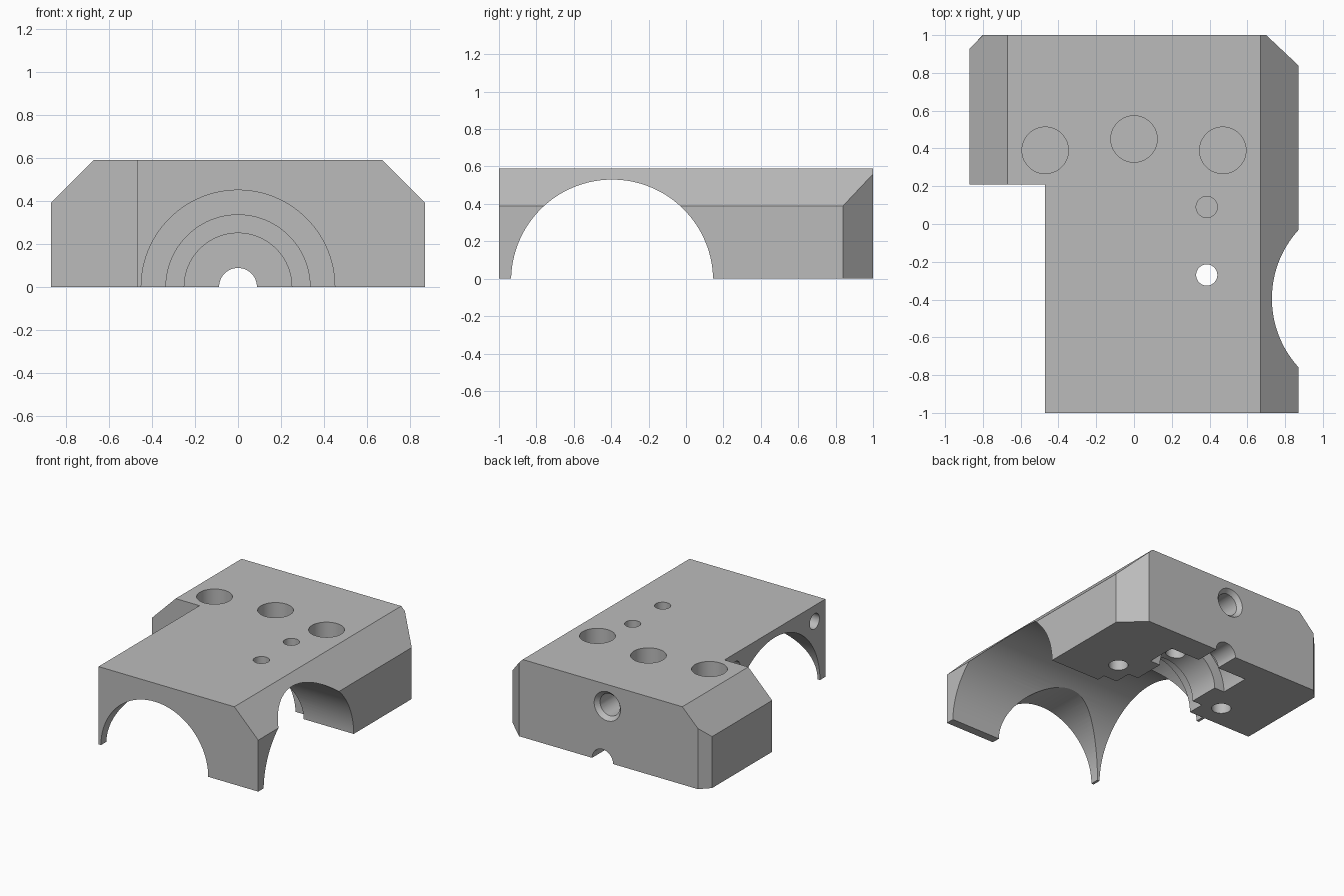
import bpy, bmesh
from math import pi
from mathutils import Vector, Matrix

cube = bpy.data.objects.get("Cube")
if cube:
    bpy.data.objects.remove(cube, do_unlink=True)

metal = bpy.data.materials.new("machined_grey")
metal.use_nodes = True
GREY = (0.5, 0.5, 0.5, 1)
metal.diffuse_color = GREY
metal.node_tree.nodes["Principled BSDF"].inputs["Base Color"].default_value = GREY


def new_object(name, bm):
    mesh = bpy.data.meshes.new(name)
    bmesh.ops.recalc_face_normals(bm, faces=bm.faces)
    bm.to_mesh(mesh)
    bm.free()
    ob = bpy.data.objects.new(name, mesh)
    bpy.context.collection.objects.link(ob)
    mesh.materials.append(metal)
    return ob


def box(lo, hi):
    bm = bmesh.new()
    lo, hi = Vector(lo), Vector(hi)
    bmesh.ops.create_cube(bm, size=1)
    bmesh.ops.scale(bm, vec=hi - lo, verts=bm.verts)
    bmesh.ops.translate(bm, vec=(lo + hi) / 2, verts=bm.verts)
    return bm


cutters = []


def drill(name, start, end, r, r_end=None, sides=64):
    """Round cutter running from start to end, optionally tapered."""
    a, b = Vector(start), Vector(end)
    turn = (b - a).to_track_quat('Z', 'Y').to_matrix().to_4x4()
    bm = bmesh.new()
    bmesh.ops.create_cone(bm, cap_ends=True, segments=sides, radius1=r,
                          radius2=r if r_end is None else r_end, depth=(b - a).length,
                          matrix=Matrix.Translation((a + b) / 2) @ turn)
    cutters.append(new_object(name, bm))


# Block with bevelled top edges and clipped back corners
W, H = 0.87, 0.59
bm = box((-W, -1, 0), (W, 1, H))
planes = [((0.67, 0, H), (1, 0, 1)), ((-0.67, 0, H), (-1, 0, 1)),
          ((0.70, 1, 0), (0.16, 0.17, 0)), ((-0.80, 1, 0), (-1, 1, 0))]
for point, normal in planes:
    cut = bmesh.ops.bisect_plane(bm, geom=bm.verts[:] + bm.edges[:] + bm.faces[:],
                                 plane_co=point, plane_no=normal, clear_outer=True)
    rim = [e for e in cut["geom_cut"] if isinstance(e, bmesh.types.BMEdge)]
    bmesh.ops.contextual_create(bm, geom=rim)
block = new_object("housing_block", bm)

# Corner notch
cutters.append(new_object("corner_notch_cutter", box((-1.2, -1.2, -0.2), (-0.47, 0.21, 0.9))))

# Large cross bore
drill("cross_bore_cutter", (-1.3, -0.395, -0.01), (1.3, -0.395, -0.01), 0.54, sides=128)

# Stepped lengthwise bore
for name, y0, y1, r in (("front_bore", -1.2, 0.21, 0.45), ("front_seat", -1.15, 0.34, 0.335),
                        ("middle_bore", -1.1, 0.7, 0.25), ("rear_seat", 0.58, 0.81, 0.335),
                        ("shaft_hole", -1.05, 1.2, 0.088)):
    drill(name + "_cutter", (0, y0, 0), (0, y1, 0), r, sides=96)

# Top sockets, with smaller holes from below
for x, y, floor, low, top in ((-0.47, 0.39, 0.38, -0.1, 0.25), (0.47, 0.39, 0.38, -0.1, 0.25),
                              (0, 0.45, 0.40, 0.1, 0.33)):
    drill("top_socket_cutter", (x, y, floor), (x, y, 0.8), 0.123)
    drill("lower_hole_cutter", (x, y, low), (x, y, top), 0.068)

# Small top holes, one reaching the cross bore
drill("small_blind_hole_cutter", (0.385, 0.09, 0.36), (0.385, 0.09, 0.8), 0.056)
drill("small_through_hole_cutter", (0.385, -0.27, 0.2), (0.385, -0.27, 0.8), 0.056)

# Side holes in the notch wall
for y in (-0.87, 0.08):
    drill("side_hole_cutter", (-0.7, y, 0.47), (-0.27, y, 0.47), 0.058)

# Countersunk back port
drill("back_port_cutter", (-0.04, 0.72, 0.425), (-0.04, 1.2, 0.425), 0.083)
drill("back_countersink_cutter", (-0.04, 0.96, 0.425), (-0.04, 1.02, 0.425), 0.075, 0.128)

# Cut everything and shade
bpy.ops.object.select_all(action='DESELECT')
bpy.context.view_layer.objects.active = block
block.select_set(True)
for c in cutters:
    c.hide_render = True
    mod = block.modifiers.new(c.name, 'BOOLEAN')
    mod.operation, mod.solver, mod.object = 'DIFFERENCE', 'EXACT', c
    bpy.ops.object.modifier_apply(modifier=mod.name)
for c in cutters:
    bpy.data.objects.remove(c, do_unlink=True)
bpy.ops.object.shade_smooth_by_angle(angle=pi / 7)
